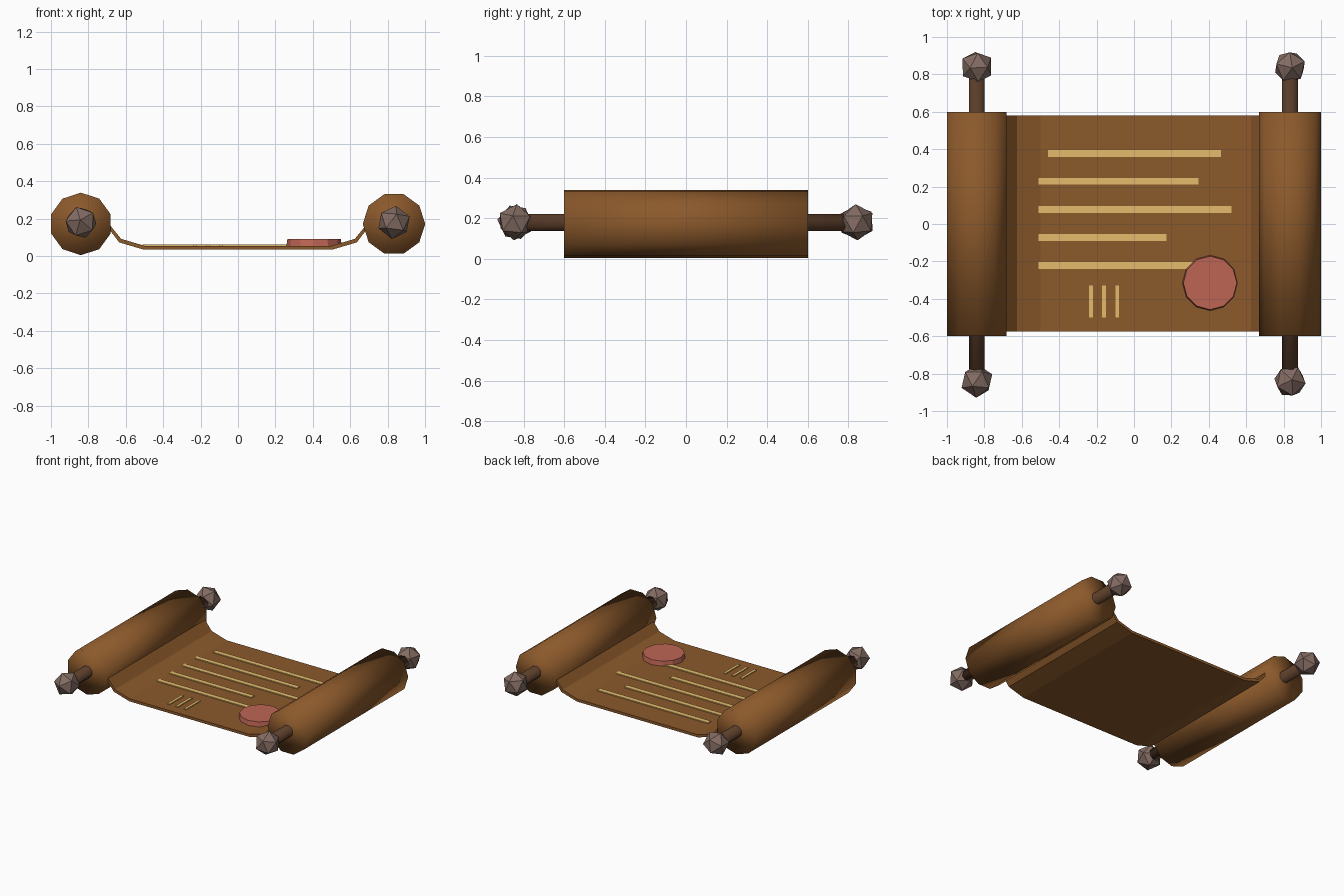
import bpy, bmesh, math
from mathutils import Matrix, Euler

cube = bpy.data.objects.get("Cube")
if cube:
    bpy.data.objects.remove(cube, do_unlink=True)


def material(name, color):
    m = bpy.data.materials.new(name)
    m.use_nodes = True
    m.diffuse_color = (*color, 1)
    bsdf = next(n for n in m.node_tree.nodes if n.type == 'BSDF_PRINCIPLED')
    bsdf.inputs["Base Color"].default_value = (*color, 1)
    return m


parchment = material("brown parchment", (0.26, 0.10, 0.024))
wood = material("dark wood", (0.10, 0.045, 0.022))
knob_metal = material("dull grey brown", (0.23, 0.15, 0.125))
ink = material("pale gold", (0.78, 0.50, 0.15))
wax = material("red wax", (0.51, 0.13, 0.09))


def make(name, bm, mat, smooth=False):
    bmesh.ops.recalc_face_normals(bm, faces=bm.faces)
    for f in bm.faces:
        f.smooth = smooth
    mesh = bpy.data.meshes.new(name)
    bm.to_mesh(mesh)
    bm.free()
    mesh.materials.append(mat)
    obj = bpy.data.objects.new(name, mesh)
    bpy.context.collection.objects.link(obj)
    return obj


def prism_y(name, outline, y0, y1, mat, smooth=False):
    """Extrude an x-z outline along y."""
    bm = bmesh.new()
    face = bm.faces.new([bm.verts.new((x, y0, z)) for x, z in outline])
    ext = bmesh.ops.extrude_face_region(bm, geom=[face])["geom"]
    verts = [g for g in ext if isinstance(g, bmesh.types.BMVert)]
    bmesh.ops.translate(bm, verts=verts, vec=(0, y1 - y0, 0))
    return make(name, bm, mat, smooth)


def ring(x, z, radius, sides, phase=0):
    angles = [math.radians(phase) + math.tau * i / sides for i in range(sides)]
    return [(x + radius * math.cos(a), z + radius * math.sin(a)) for a in angles]


def bar(name, x0, x1, y0, y1):
    z0, z1 = 0.053, 0.062
    bm = bmesh.new()
    bmesh.ops.create_cube(bm, size=1, matrix=Matrix.LocRotScale(
        ((x0 + x1) / 2, (y0 + y1) / 2, (z0 + z1) / 2), None,
        (x1 - x0, y1 - y0, z1 - z0)))
    make(name, bm, ink)


# Unrolled sheet with both edges curling up into the rolls
half = [(0.5, 0.055), (0.625, 0.092), (0.69, 0.172)]
top = [(-x, z) for x, z in reversed(half)] + half
under = [(0.69, 0.145), (0.635, 0.073), (0.505, 0.035)]
bottom = under + [(-x, z) for x, z in reversed(under)]
prism_y("sheet", top + bottom, -0.575, 0.58, parchment)

# Rolls, rods and faceted end knobs
for side, x, phase, tilt in (("right", -0.84, 18, 0.5), ("left", 0.834, 0, 0.1)):
    prism_y(side + "_roll", ring(x, 0.172, 0.167, 10, phase), -0.6, 0.6,
            parchment, True)
    prism_y(side + "_rod", ring(x, 0.178, 0.045, 8, 22.5), -0.8, 0.8, wood, True)
    for end, s in (("front", -1), ("back", 1)):
        bm = bmesh.new()
        bmesh.ops.create_icosphere(bm, subdivisions=1, radius=0.09)
        turn = Euler((tilt * s, tilt, 0.3 * s + tilt)).to_matrix().to_4x4()
        bm.transform(Matrix.Translation((x, 0.84 * s, 0.18)) @ turn)
        make(f"{side}_{end}_knob", bm, knob_metal)

# Written lines
lines = [(-0.46, 0.465, 0.377), (-0.51, 0.345, 0.228), (-0.51, 0.52, 0.078),
         (-0.51, 0.175, -0.072), (-0.51, 0.35, -0.222)]
for i, (x0, x1, y) in enumerate(lines):
    bar(f"written_line_{i + 1}", x0, x1, y - 0.018, y + 0.018)

# Short upright strokes
for i in range(3):
    x = -0.23 + 0.07 * i
    bar(f"short_stroke_{i + 1}", x - 0.01, x + 0.01, -0.5, -0.33)

# Wax seal
bm = bmesh.new()
bmesh.ops.create_cone(bm, cap_ends=True, segments=12, radius1=0.149,
                      radius2=0.143, depth=0.04,
                      matrix=Matrix.Translation((0.407, -0.315, 0.07)))
make("wax_seal", bm, wax)
